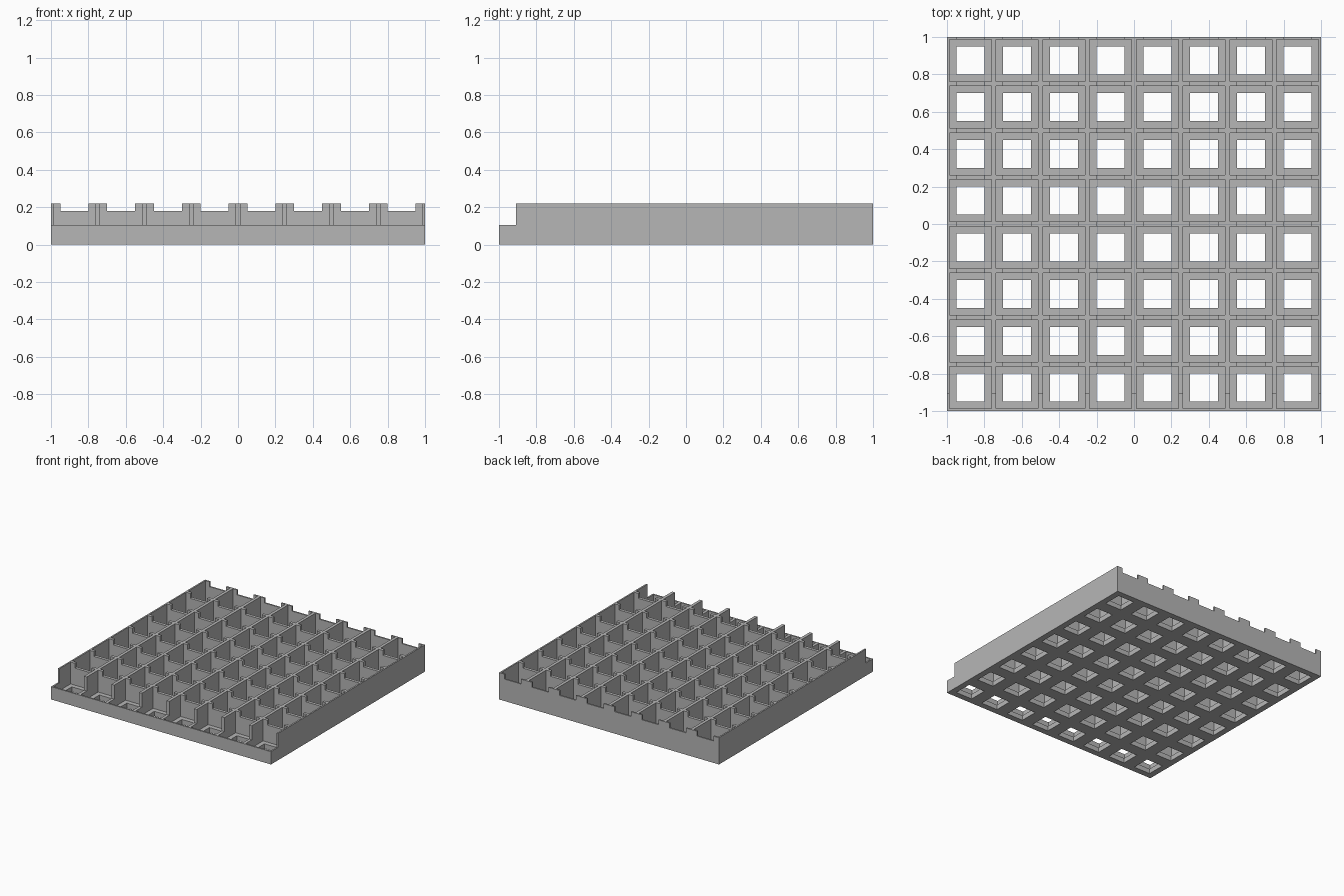
import bpy
import bmesh
from mathutils import Matrix, Vector

old = bpy.data.objects.get("Cube")
if old:
    bpy.data.objects.remove(old, do_unlink=True)

COUNT = 8
PITCH = 2 / COUNT
WALL = 0.025
HOLE = 0.15
HEIGHT = 0.22
FLOOR = 0.04
centres = [-1 + PITCH * (i + 0.5) for i in range(COUNT)]

grey = bpy.data.materials.new("light_grey")
grey.use_nodes = True
colour = (0.47, 0.47, 0.47, 1)
grey.diffuse_color = colour
grey.node_tree.nodes["Principled BSDF"].inputs["Base Color"].default_value = colour


def boxes(name, bounds):
    """One object made of boxes, each given by its low and high corner."""
    bm = bmesh.new()
    for low, high in bounds:
        low, high = Vector(low), Vector(high)
        place = Matrix.Translation((low + high) / 2) @ Matrix.Diagonal((*(high - low), 1))
        bmesh.ops.create_cube(bm, size=1, matrix=place)
    mesh = bpy.data.meshes.new(name)
    bm.to_mesh(mesh)
    bm.free()
    mesh.materials.append(grey)
    obj = bpy.data.objects.new(name, mesh)
    bpy.context.collection.objects.link(obj)
    return obj


def cell_boxes(width, bottom, top):
    """A square box of the given width in every cell."""
    h = width / 2
    return [((x - h, y - h, bottom), (x + h, y + h, top)) for x in centres for y in centres]


# Solid tray block
tray = boxes("compartment_tray", [((-1, -1, 0), (1, 1, HEIGHT))])

# Compartments, floor holes, notches in the cross walls, and the front step
h = HOLE / 2
cutters = [
    boxes("pocket_cutter", cell_boxes(PITCH - WALL, FLOOR, 0.4)),
    boxes("hole_cutter", cell_boxes(HOLE, -0.1, 0.1)),
    boxes("notch_cutter", [((x - h, -1.1, 0.18), (x + h, 1.1, 0.4)) for x in centres]),
    boxes("step_cutter", [((-1.1, -1.1, 0.105), (1.1, -0.91, 0.4))]),
]
for cutter in cutters:
    cutter.hide_render = True
    cut = tray.modifiers.new(cutter.name, "BOOLEAN")
    cut.operation = "DIFFERENCE"
    cut.solver = "EXACT"
    cut.object = cutter

# Keep the cut mesh and drop the cutters
graph = bpy.context.evaluated_depsgraph_get()
result = bpy.data.meshes.new_from_object(tray.evaluated_get(graph))
tray.modifiers.clear()
tray.data = result
for cutter in cutters:
    bpy.data.objects.remove(cutter, do_unlink=True)
